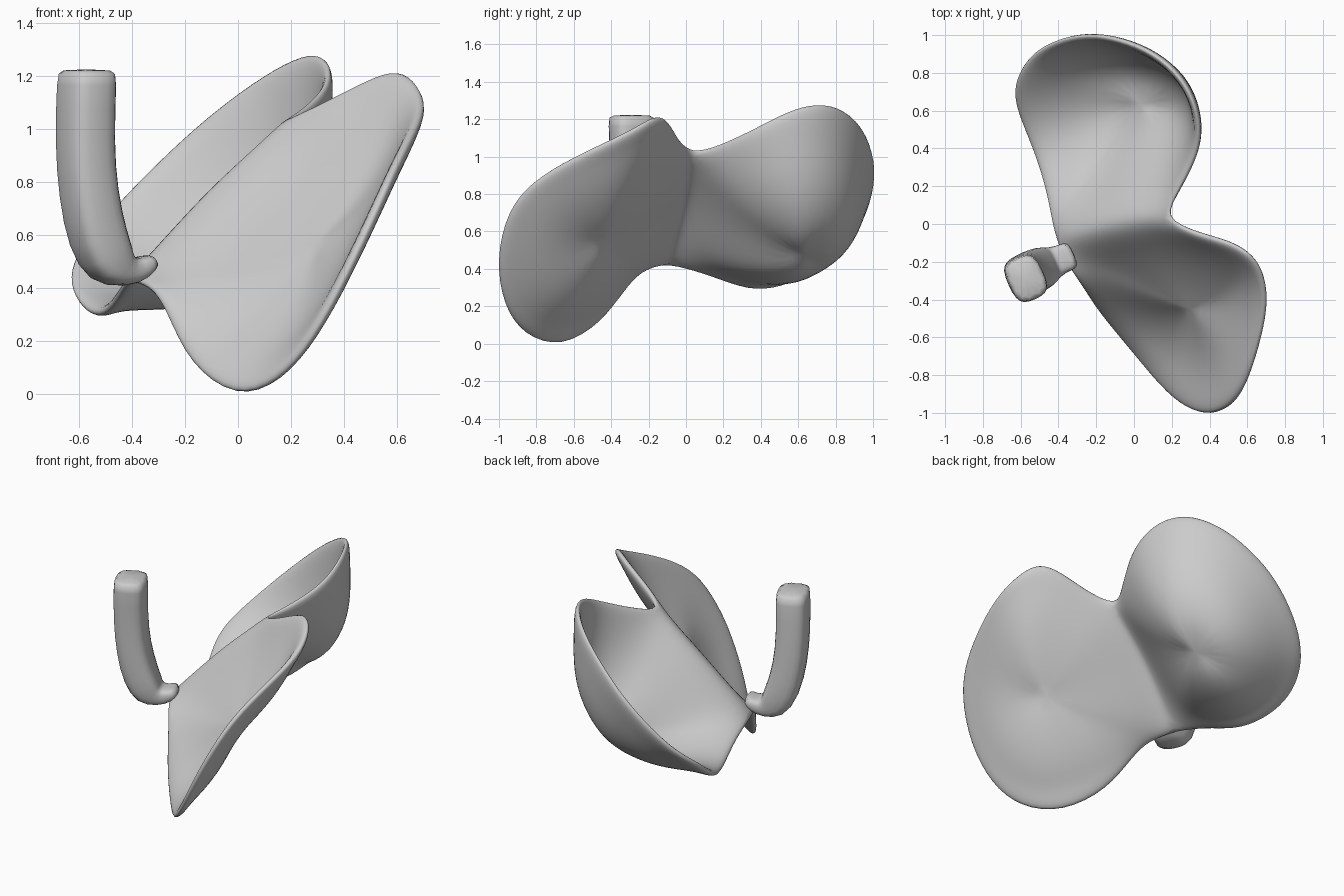
import bpy, bmesh
from math import cos, sin, pi, copysign
from mathutils import Vector as V

if "Cube" in bpy.data.objects:
    bpy.data.objects.remove(bpy.data.objects["Cube"])


def finish(bm, name, thickness=0, levels=2):
    bmesh.ops.recalc_face_normals(bm, faces=bm.faces)
    me = bpy.data.meshes.new(name)
    bm.to_mesh(me)
    bm.free()
    for p in me.polygons:
        p.use_smooth = True
    ob = bpy.data.objects.new(name, me)
    bpy.context.collection.objects.link(ob)
    if thickness:
        s = ob.modifiers.new("thickness", 'SOLIDIFY')
        s.thickness, s.offset = thickness, 0
    s = ob.modifiers.new("smooth", 'SUBSURF')
    s.levels = s.render_levels = levels
    return ob


def clamp(v):
    return max(0, min(1, v))


def cup(bm, rim, centre, drop, steepness):
    """Closed rim pulled in to a sunken centre; steepness(point) 0 = gentle lip, 1 = steep wall."""
    centre, drop = V(centre), V(drop)
    rings = []
    for s in (1, 0.9, 0.75, 0.55, 0.32):
        ring = []
        for r in map(V, rim):
            w = steepness(r)
            f = w * (1 - s ** 3.2) + (1 - w) * (1 - s * s) ** 1.4
            ring.append(bm.verts.new(centre + (r - centre) * s + drop * f))
        rings.append(ring)
    mid = bm.verts.new(centre + drop)
    n = len(rim)
    for i in range(n):
        j = (i + 1) % n
        for a, b in zip(rings, rings[1:]):
            bm.faces.new((a[i], a[j], b[j], b[i]))
        bm.faces.new((rings[-1][i], rings[-1][j], mid))


# Shared neck line between the two leaves, top to bottom
neck = [(.16, .03, 1.02), (.03, .02, .94), (-.12, -.01, .8), (-.28, -.05, .63), (-.42, -.1, .43)]

# Rims, from neck bottom round to neck top
front_rim = [(-.33, -.25, .41), (-.27, -.33, .31), (-.19, -.46, .11), (-.01, -.67, -.025),
             (.15, -.87, .04), (.28, -.98, .2), (.41, -1.02, .45), (.53, -.96, .71),
             (.6, -.83, .87), (.67, -.6, 1), (.71, -.4, 1.09), (.68, -.24, 1.17),
             (.61, -.15, 1.23), (.5, -.09, 1.19), (.33, -.05, 1.1)]
back_rim = [(-.45, .12, .38), (-.51, .33, .29), (-.58, .5, .31), (-.635, .64, .39),
            (-.635, .76, .49), (-.56, .89, .6), (-.43, .97, .75), (-.25, 1.01, .93),
            (-.08, .98, 1.08), (.1, .91, 1.21), (.25, .78, 1.29), (.33, .62, 1.28),
            (.35, .47, 1.21), (.32, .34, 1.14), (.23, .17, 1.06)]

# Pair of seed leaves, relaxed inside the rims
bm = bmesh.new()
cup(bm, front_rim + neck, (.25, -.55, .63), (.08, .075, -.1), lambda r: .6)
cup(bm, back_rim + neck, (-.13, .58, .8), (.21, .1, -.35),
    lambda r: clamp((r.z - .4) / .5) * clamp(r.y / .4))
bmesh.ops.remove_doubles(bm, verts=bm.verts, dist=0.002)
inner = [v for v in bm.verts if not v.is_boundary]
for _ in range(3):
    bmesh.ops.smooth_vert(bm, verts=inner, factor=0.5,
                          use_axis_x=True, use_axis_y=True, use_axis_z=True)
finish(bm, "leaves", 0.045)

# Stem: rounded bar swept along a bent path (point, half depth, half width)
path = [((-.57, -.29, 1.225), .095, .12), ((-.57, -.29, 1.2), .1, .125),
        ((-.58, -.28, .95), .1, .122), ((-.565, -.27, .75), .1, .122),
        ((-.53, -.25, .58), .105, .12), ((-.48, -.23, .48), .1, .11),
        ((-.42, -.2, .46), .06, .085), ((-.37, -.18, .47), .045, .075),
        ((-.32, -.16, .51), .025, .08)]
pts = [V(p[0]) for p in path]
side = V((.41, -.91, 0))
bm = bmesh.new()
rings = []
for i, (p, ru, rs) in enumerate(path):
    t = (pts[min(i + 1, len(pts) - 1)] - pts[max(i - 1, 0)]).normalized()
    u = side.cross(t).normalized()
    ring = []
    for k in range(12):
        a = 2 * pi * (k + .5) / 12
        c, s = cos(a), sin(a)
        ring.append(bm.verts.new(pts[i] + u * ru * copysign(abs(c) ** .6, c)
                                 + side * rs * copysign(abs(s) ** .6, s)))
    rings.append(ring)
for a, b in zip(rings, rings[1:]):
    for k in range(12):
        bm.faces.new((a[k], a[k - 1], b[k - 1], b[k]))
bm.faces.new(rings[0])
bm.faces.new(rings[-1])
finish(bm, "stem", levels=1)
